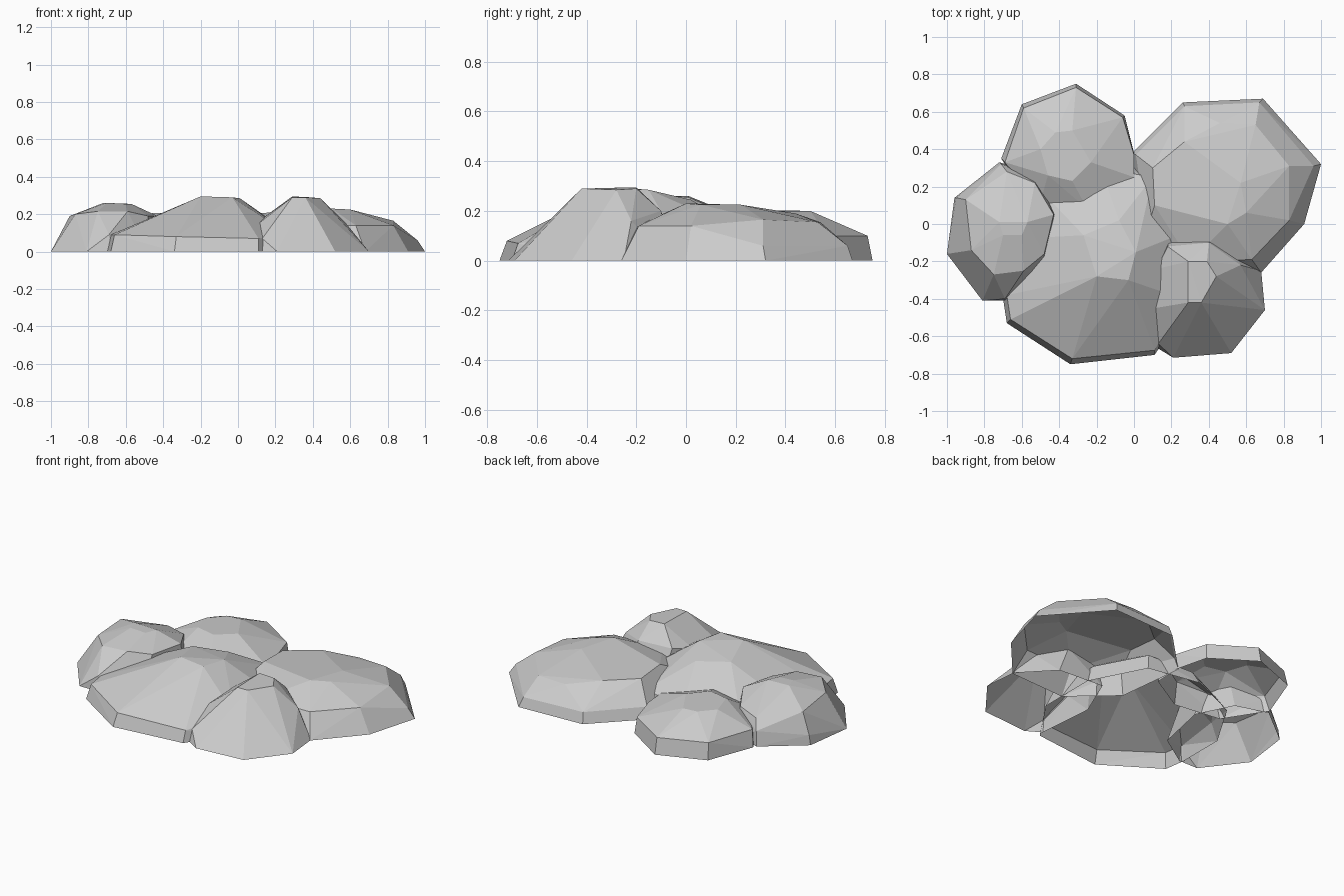
import bpy, bmesh, math


def mound(name, base, upper):
    """Faceted boulder: hull of a ground outline and upper corners, open underneath."""
    bm = bmesh.new()
    for x, y in base:
        bm.verts.new((x, y, 0))
    for co in upper:
        bm.verts.new(co)
    res = bmesh.ops.convex_hull(bm, input=bm.verts[:])
    junk = {g for g in res["geom_interior"] + res["geom_unused"]
            if isinstance(g, bmesh.types.BMVert)}
    bmesh.ops.delete(bm, geom=list(junk), context='VERTS')
    # merge nearly flat triangles into facets, then remove the underside
    bmesh.ops.dissolve_limit(bm, angle_limit=math.radians(3),
                             verts=bm.verts[:], edges=bm.edges[:])
    bmesh.ops.recalc_face_normals(bm, faces=bm.faces[:])
    under = [f for f in bm.faces if all(v.co.z < 1e-4 for v in f.verts)]
    bmesh.ops.delete(bm, geom=under, context='FACES')
    me = bpy.data.meshes.new(name)
    bm.to_mesh(me)
    bm.free()
    ob = bpy.data.objects.new(name, me)
    bpy.context.collection.objects.link(ob)
    return ob


# Broad central boulder reaching the front edge
mound("center_rock",
      [(-.70, -.40), (-.68, -.53), (-.34, -.75), (.11, -.70), (.30, -.42),
       (.30, -.05), (.13, .28), (-.20, .34), (-.52, .20), (-.70, -.10)],
      [(-.68, -.38, .09), (-.66, -.51, .09), (-.33, -.72, .08), (.11, -.675, .07),
       (.26, -.40, .10), (.26, -.05, .11), (.10, .25, .11), (-.18, .30, .08),
       (-.47, .15, .10), (-.64, -.08, .09),
       (-.20, -.28, .295), (-.03, -.30, .29), (.01, -.15, .285),
       (-.08, .02, .245), (-.27, -.06, .26)])

# Wide, low boulder at the back right
mound("back_right_rock",
      [(-.01, .38), (.26, .65), (.69, .67), (1.0, .32), (.91, 0), (.68, -.26),
       (.30, -.28), (.04, -.05)],
      [(.01, .37, .07), (.27, .63, .065), (.67, .65, .06), (.96, .31, .06),
       (.83, .31, .165), (.83, .02, .14), (.63, -.19, .14), (.30, -.2, .14),
       (.07, -.03, .14), (.10, .30, .195), (.11, .10, .205), (.27, .44, .19),
       (.46, .54, .155), (.65, .53, .155), (.57, .22, .225), (.50, .0, .23),
       (.60, .06, .225)])

# Small rounded boulder at the back left
mound("back_left_rock",
      [(-.71, .35), (-.60, .64), (-.31, .75), (-.05, .58), (0, .38),
       (-.01, .20), (-.25, .06), (-.55, .10)],
      [(-.69, .33, .10), (-.59, .62, .10), (-.31, .73, .10), (-.06, .57, .10),
       (0, .37, .10), (0, .25, .11), (-.25, .08, .14), (-.50, .12, .12),
       (-.50, .40, .20), (-.42, .49, .20), (-.33, .50, .20),
       (-.23, .33, .20), (-.33, .23, .205), (-.46, .26, .205)])

# Boulder on the left side
mound("left_rock",
      [(-.72, .33), (-.96, .14), (-1.0, -.16), (-.81, -.41), (-.68, -.41),
       (-.48, -.28), (-.41, .05), (-.52, .27)],
      [(-.71, .32, .09), (-.95, .14, .06), (-.90, .13, .19), (-.68, .28, .15), (-.87, -.14, .20),
       (-.75, -.27, .215), (-.59, -.25, .215), (-.69, -.40, .09),
       (-.48, -.16, .19), (-.43, .05, .19), (-.53, .22, .16),
       (-.72, .01, .26), (-.57, .01, .255), (-.60, -.06, .255), (-.70, -.06, .26)])

# Steep boulder at the front right
mound("front_right_rock",
      [(.12, -.66), (.21, -.715), (.52, -.69), (.70, -.46), (.68, -.25),
       (.50, -.06), (.20, -.04), (.09, -.30)],
      [(.13, -.64, .07), (.11, -.45, .15), (.12, -.24, .17), (.18, -.12, .20),
       (.40, -.10, .20), (.57, -.22, .16), (.50, -.30, .21),
       (.29, -.42, .29), (.36, -.42, .29), (.44, -.28, .285),
       (.39, -.20, .29), (.29, -.20, .295)])
